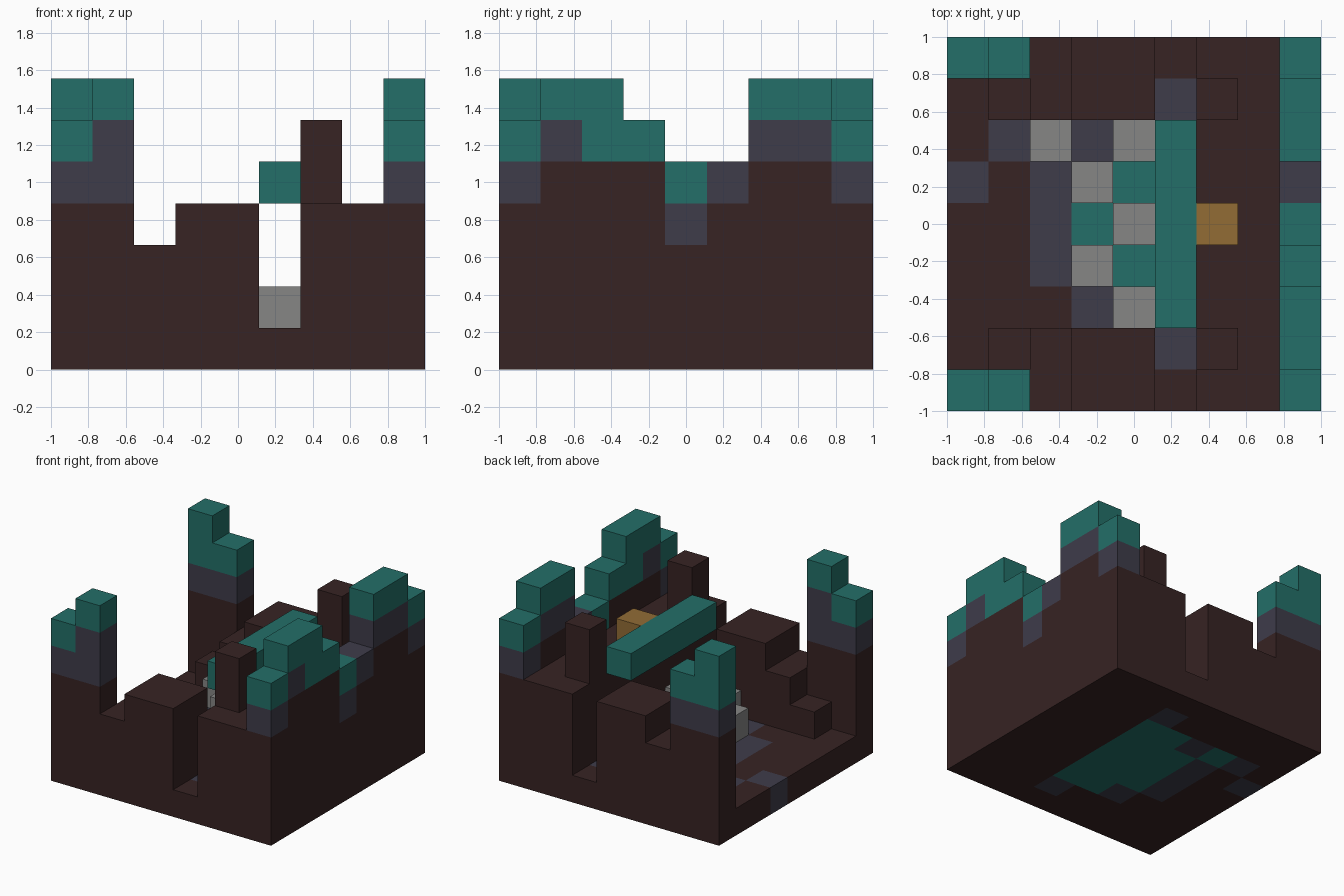
import bpy
import bmesh
from mathutils import Vector

if "Cube" in bpy.data.objects:
    bpy.data.objects.remove(bpy.data.objects["Cube"], do_unlink=True)

N = 9
U = 2 / N


# Materials
def linear(c):
    c /= 255
    return c / 12.92 if c <= 0.04045 else ((c + 0.055) / 1.055) ** 2.4


def make_material(name, r, g, b):
    mat = bpy.data.materials.new(name)
    mat.use_nodes = True
    colour = (linear(r), linear(g), linear(b), 1)
    mat.diffuse_color = colour
    bsdf = mat.node_tree.nodes["Principled BSDF"]
    bsdf.inputs["Base Color"].default_value = colour
    bsdf.inputs["Roughness"].default_value = 1
    return mat


MATS = {
    "dark": make_material("dark_brown_rock", 55, 35, 35),
    "slate": make_material("slate_blue", 62, 60, 74),
    "teal": make_material("teal_moss", 35, 111, 104),
    "grey": make_material("grey_stone", 134, 134, 133),
    "gold": make_material("gold", 146, 108, 53),
}
ORDER = list(MATS)

# Grid cell -> (part name, colour); later fills replace earlier ones
cells = {}


def span(v):
    return range(v[0], v[1] + 1) if isinstance(v, tuple) else (v,)


def fill(part, colour, i, j, k):
    for a in span(i):
        for b in span(j):
            for c in span(k):
                cells[a, b, c] = (part, colour)


def column(part, i, j, base, layers):
    """Stack the named colour layers on a dark column of the given height."""
    if base:
        fill(part, "dark", i, j, (0, base - 1))
    for n, colour in enumerate(layers):
        fill(part, colour, i, j, base + n)


LAST = N - 1

# Floor with a teal pool and its slate rim
fill("floor", "dark", (0, LAST), (0, LAST), 0)
fill("floor", "slate", 2, (3, 5), 0)
for i, j in ((3, 2), (3, 6), (1, 6), (0, 5), (5, 1), (5, 7)):
    fill("floor", "slate", i, j, 0)
fill("floor", "teal", (4, 5), (2, 6), 0)
fill("floor", "teal", 3, (3, 5), 0)
fill("floor", "teal", 2, 6, 0)

# Raised ledge along the left side
fill("ledge", "dark", (6, 7), (0, LAST), (1, 3))

# Mirrored end walls, inner stairs and gate posts
for outer, inner, side in ((0, 1, "front"), (LAST, LAST - 1, "back")):
    fill(side + "_wall", "dark", 2, outer, (1, 2))
    fill(side + "_wall", "dark", (3, 4), outer, (1, 3))
    fill(side + "_stairs", "dark", 1, inner, 1)
    fill(side + "_stairs", "dark", 2, inner, (1, 2))
    fill(side + "_stairs", "dark", (3, 4), inner, (1, 3))
    fill(side + "_post", "dark", 6, inner, (4, 5))

# Corner towers
column("front_tower", 0, 0, 4, ["slate", "teal"])
column("front_tower", 1, 0, 4, ["slate", "slate", "teal"])
column("back_tower", 0, LAST, 4, ["slate", "teal", "teal"])
column("back_tower", 1, LAST, 4, ["slate", "teal"])

# Jagged left wall, listed from front to back
ridge = [
    (4, ["slate", "teal"]),
    (5, ["slate", "teal"]),
    (5, ["teal", "teal"]),
    (5, ["teal"]),
    (3, ["slate", "teal"]),
    (4, ["slate"]),
    (5, ["slate", "teal"]),
    (5, ["slate", "teal"]),
    (4, ["slate", "teal"]),
]
for j, (base, layers) in enumerate(ridge):
    column("left_wall", LAST, j, base, layers)

# Floating beam, gold block and chequered stepping stones
fill("beam", "teal", 5, (2, 6), 4)
fill("gold_block", "gold", 6, 4, 4)
for i, j in ((4, 2), (4, 4), (4, 6), (3, 3), (3, 5), (5, 3), (5, 5), (2, 6)):
    fill("stepping_stones", "grey", i, j, 1)
fill("stepping_stones", "grey", 4, 4, 2)

# Build each part from only its exposed cell faces
AXES = [Vector(v) for v in ((1, 0, 0), (0, 1, 0), (0, 0, 1))]


def build_part(part):
    bm = bmesh.new()
    for cell, (owner, colour) in cells.items():
        if owner != part:
            continue
        centre = Vector(cell) + Vector((0.5, 0.5, 0.5))
        for n in range(3):
            for sign in (-1, 1):
                normal = AXES[n] * sign
                near = tuple(int(c) for c in Vector(cell) + normal)
                if near in cells:
                    continue
                u = AXES[(n + 1) % 3] / 2
                v = AXES[(n + 2) % 3] / 2 * sign
                mid = centre + normal / 2
                quad = [mid - u - v, mid + u - v, mid + u + v, mid - u + v]
                face = bm.faces.new(
                    [bm.verts.new(p * U - Vector((1, 1, 0))) for p in quad])
                face.material_index = ORDER.index(colour)
    bmesh.ops.remove_doubles(bm, verts=bm.verts, dist=U / 100)
    mesh = bpy.data.meshes.new(part)
    for name in ORDER:
        mesh.materials.append(MATS[name])
    bm.to_mesh(mesh)
    bm.free()
    bpy.context.collection.objects.link(bpy.data.objects.new(part, mesh))


for part in sorted({owner for owner, _ in cells.values()}):
    build_part(part)
